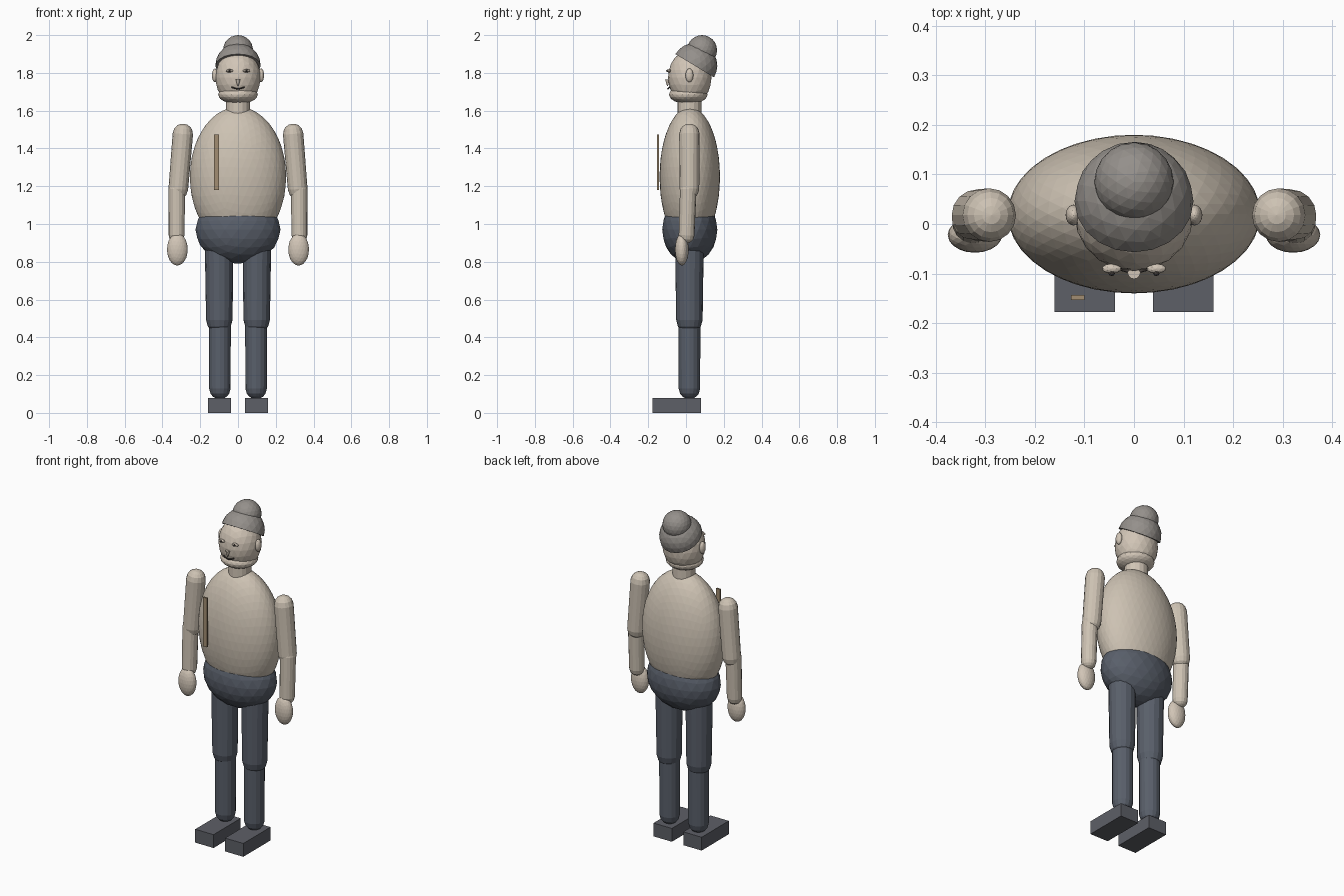
import bpy, bmesh, math
from mathutils import Vector, Matrix

if "Cube" in bpy.data.objects:
    bpy.data.objects.remove(bpy.data.objects["Cube"], do_unlink=True)


def material(name, r, g, b):
    m = bpy.data.materials.new(name)
    m.use_nodes = True
    m.diffuse_color = (r, g, b, 1)
    m.node_tree.nodes["Principled BSDF"].inputs["Base Color"].default_value = (r, g, b, 1)
    return m


SKIN = material("skin", 0.64, 0.56, 0.47)
SHIRT = material("shirt", 0.61, 0.54, 0.45)
HAIR = material("grey hair", 0.30, 0.28, 0.26)
TROUSERS = material("trousers", 0.10, 0.115, 0.145)
SHOES = material("shoes", 0.11, 0.115, 0.135)
STRIP = material("tan strip", 0.36, 0.27, 0.17)
DARK = material("dark detail", 0.06, 0.05, 0.045)


def finish(name, bm, mat):
    mesh = bpy.data.meshes.new(name)
    bmesh.ops.recalc_face_normals(bm, faces=bm.faces)
    bm.to_mesh(mesh)
    bm.free()
    mesh.materials.append(mat)
    ob = bpy.data.objects.new(name, mesh)
    bpy.context.collection.objects.link(ob)
    return ob


def ellipsoid(name, centre, radii, mat, detail=3):
    bm = bmesh.new()
    bmesh.ops.create_icosphere(bm, subdivisions=detail, radius=1,
                               matrix=Matrix.LocRotScale(centre, None, radii))
    return finish(name, bm, mat)


def box(name, low, high, mat):
    low, high = Vector(low), Vector(high)
    bm = bmesh.new()
    bmesh.ops.create_cube(bm, size=1, matrix=Matrix.LocRotScale((low + high) / 2, None, high - low))
    return finish(name, bm, mat)


def capsule(name, top, bottom, r_top, r_bottom, mat, sides=16):
    """Round-ended limb between two joint centres."""
    top, bottom = Vector(top), Vector(bottom)
    axis = top - bottom
    turn = axis.to_track_quat("Z", "Y").to_matrix()
    bm = bmesh.new()
    rings = 9  # odd, so no ring lies on the equator
    bmesh.ops.create_uvsphere(bm, u_segments=sides, v_segments=rings, radius=1)
    for v in bm.verts:
        upper = v.co.z > 0
        # Push the rings beside the equator onto the joint planes
        if abs(v.co.z) < 0.25:
            v.co.xy = v.co.xy.normalized()
            v.co.z = 0
        v.co = (top if upper else bottom) + turn @ (v.co * (r_top if upper else r_bottom))
    return finish(name, bm, mat)


def cone(name, centre, r_low, r_high, depth, mat, sides):
    bm = bmesh.new()
    bmesh.ops.create_cone(bm, cap_ends=True, segments=sides, radius1=r_low, radius2=r_high,
                          depth=depth, matrix=Matrix.Translation(centre))
    return finish(name, bm, mat)


# Body
Y = 0.018
ellipsoid("torso", (0, 0.02, 1.25), (0.255, 0.16, 0.37), SHIRT, 4)
ellipsoid("pelvis", (0, 0.02, 0.97), (0.225, 0.146, 0.18), TROUSERS)
cone("neck", (0, Y, 1.62), 0.064, 0.064, 0.12, SKIN, 16)
box("chest_strip", (-0.127, -0.153, 1.18), (-0.1, -0.143, 1.475), STRIP)

# Head
ellipsoid("head", (0, 0.02, 1.775), (0.12, 0.115, 0.145), SKIN)
ellipsoid("jaw", (0, 0.012, 1.685), (0.105, 0.102, 0.05), SKIN)
cone("nose", (0, -0.098, 1.748), 0.002, 0.013, 0.036, SKIN, 12)

# Tilted half-sphere of hair and the bun on top
bm = bmesh.new()
bmesh.ops.create_icosphere(bm, subdivisions=3, radius=0.12)
cut = bmesh.ops.bisect_plane(bm, geom=bm.verts[:] + bm.edges[:] + bm.faces[:],
                             plane_co=(0, 0, 0), plane_no=(0, 0, 1), clear_inner=True)
bmesh.ops.holes_fill(bm, edges=[e for e in bm.edges if e.is_boundary])
bm.transform(Matrix.Translation((0, 0.046, 1.838)) @ Matrix.Rotation(math.radians(-31), 4, "X"))
finish("hair_cap", bm, HAIR)
ellipsoid("hair_bun", (0, 0.085, 1.92), (0.08, 0.08, 0.08), HAIR)

# Curved mouth
curve = bpy.data.curves.new("mouth", "CURVE")
curve.dimensions = "3D"
curve.bevel_depth = 0.004
curve.bevel_resolution = 1
line = curve.splines.new("POLY")
line.points.add(6)
for i, p in enumerate(line.points):
    t = i / 3 - 1
    p.co = (0.034 * t, -0.096 + 0.01 * t * t, 1.716 + 0.009 * t * t, 1)
curve.materials.append(DARK)
bpy.context.collection.objects.link(bpy.data.objects.new("mouth", curve))

# Paired parts
for side, s in (("left", 1), ("right", -1)):
    ellipsoid(side + "_ear", (s * 0.122, Y, 1.787), (0.016, 0.021, 0.036), SKIN)
    ellipsoid(side + "_eye", (s * 0.045, -0.09, 1.811), (0.02, 0.01, 0.009), SKIN, 2)
    ellipsoid(side + "_pupil", (s * 0.045, -0.098, 1.811), (0.007, 0.007, 0.007), DARK, 2)
    capsule(side + "_upper_arm", (s * 0.292, Y, 1.477), (s * 0.316, Y, 1.185),
            0.054, 0.052, SHIRT)
    capsule(side + "_forearm", (s * 0.324, 0.012, 1.185), (s * 0.325, 0.003, 0.94),
            0.044, 0.042, SHIRT)
    ellipsoid(side + "_hand", (s * 0.321, -0.022, 0.865), (0.055, 0.036, 0.085), SKIN)
    capsule(side + "_thigh", (s * 0.1, Y, 0.9), (s * 0.099, Y, 0.492), 0.076, 0.07, TROUSERS)
    capsule(side + "_shin", (s * 0.096, Y, 0.49), (s * 0.096, Y, 0.13), 0.058, 0.057, TROUSERS)
    box(side + "_foot", (s * 0.038, -0.178, 0), (s * 0.16, 0.08, 0.08), SHOES)
